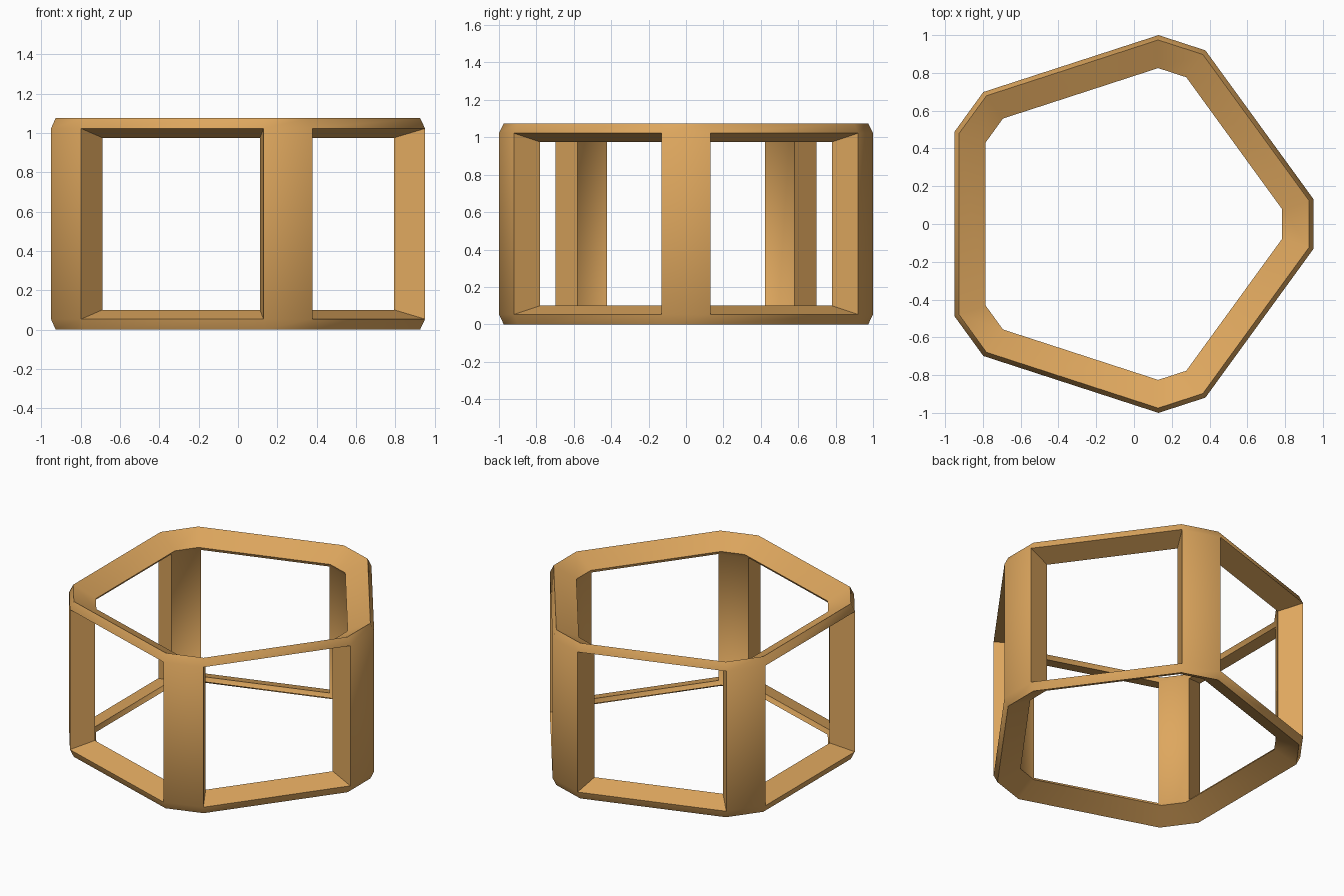
import bpy, bmesh
from math import sin, cos, radians

cube = bpy.data.objects.get("Cube")
if cube:
    bpy.data.objects.remove(cube, do_unlink=True)

SIDES = 5
CENTRE_X = -0.058
HEIGHT = 1.075

tan_wood = bpy.data.materials.new("warm_tan")
colour = (0.73, 0.386, 0.112, 1)
tan_wood.use_nodes = True
tan_wood.diffuse_color = colour
tan_wood.node_tree.nodes["Principled BSDF"].inputs["Base Color"].default_value = colour

bm = bmesh.new()


def ring(radius, half_angle, z):
    """Pentagon with cut corners; each pair of points is one post."""
    points = []
    for i in range(SIDES):
        for side in (-1, 1):
            a = radians(i * 360 / SIDES + side * half_angle)
            points.append(bm.verts.new((CENTRE_X + radius * cos(a), radius * sin(a), z)))
    return points


def stack(rim, rim_z, wall, wall_z):
    """Rings from bottom rim to top rim, mirrored in height."""
    return [ring(*rim, rim_z), ring(*wall, wall_z),
            ring(*wall, HEIGHT - wall_z), ring(*rim, HEIGHT - rim_z)]


def strip(low, high, k):
    n = (k + 1) % len(low)
    bm.faces.new((low[k], low[n], high[n], high[k]))


outer = stack((0.992, 7.2), 0, (1.0174, 7.37), 0.053)
inner = stack((0.846, 5.3), 0.075, (0.858, 6.6), 0.1)

for k in range(2 * SIDES):
    # Chamfered rims, outside and inside
    for skin in (outer, inner):
        strip(skin[0], skin[1], k)
        strip(skin[2], skin[3], k)
    # Sloped lips around the top and bottom openings
    strip(outer[0], inner[0], k)
    strip(outer[3], inner[3], k)
    # Side reveal of each window
    bm.faces.new((outer[1][k], outer[2][k], inner[2][k], inner[1][k]))
    if k % 2 == 0:
        # Corner posts
        strip(outer[1], outer[2], k)
        strip(inner[1], inner[2], k)
    else:
        # Window sill and head
        strip(outer[1], inner[1], k)
        strip(outer[2], inner[2], k)

bmesh.ops.recalc_face_normals(bm, faces=bm.faces)
mesh = bpy.data.meshes.new("pentagonal_frame")
bm.to_mesh(mesh)
bm.free()
mesh.materials.append(tan_wood)

frame = bpy.data.objects.new("pentagonal_frame", mesh)
bpy.context.collection.objects.link(frame)
bpy.ops.object.select_all(action='DESELECT')
frame.select_set(True)
bpy.context.view_layer.objects.active = frame
bpy.ops.object.shade_smooth_by_angle(angle=radians(50))
